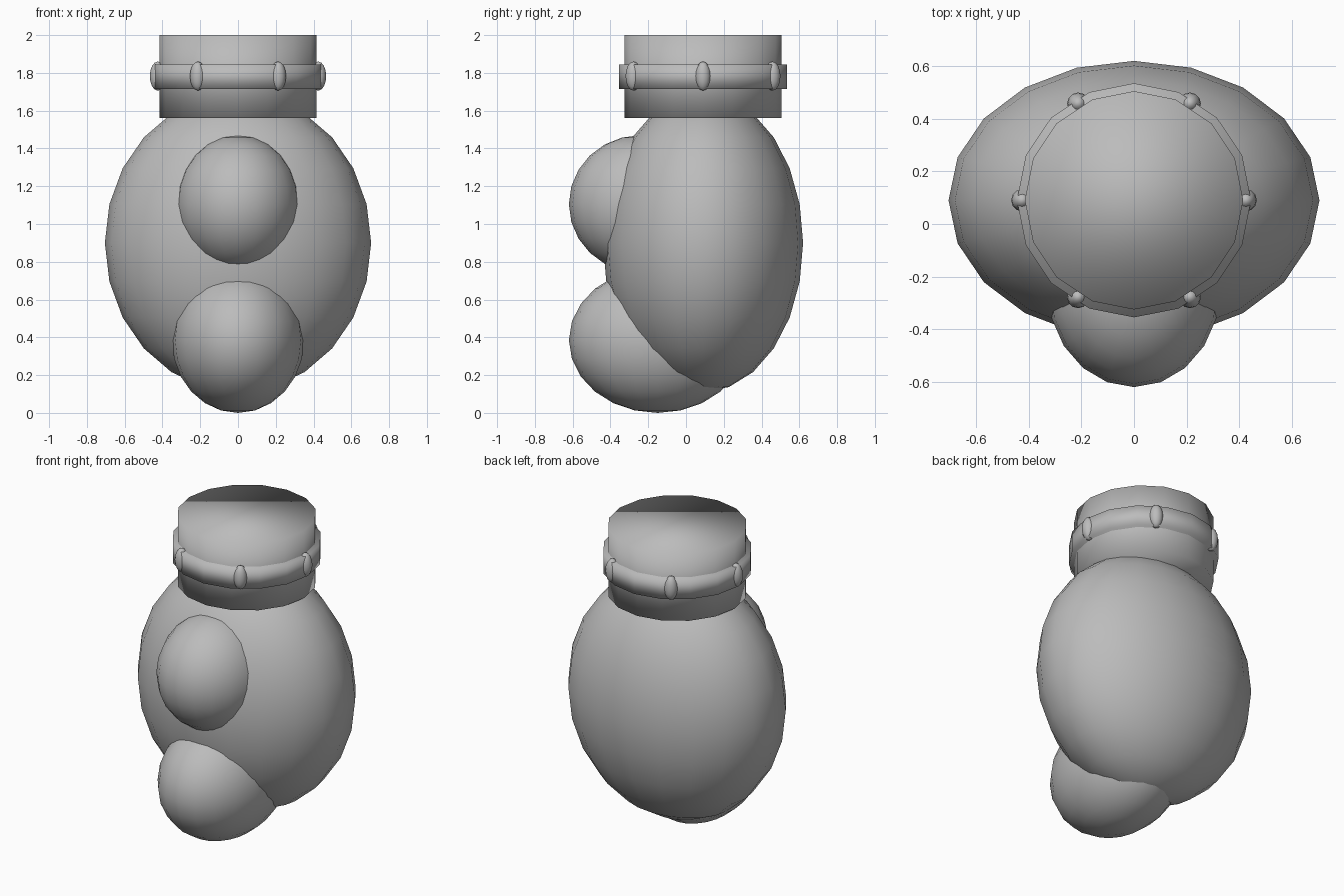
import bpy
from math import cos, sin, radians

cube = bpy.data.objects.get("Cube")
if cube:
    bpy.data.objects.remove(cube, do_unlink=True)

# One plain grey for every part
GREY = (0.5, 0.5, 0.5, 1)
grey = bpy.data.materials.new("plain_grey")
grey.use_nodes = True
grey.diffuse_color = GREY
grey.node_tree.nodes["Principled BSDF"].inputs["Base Color"].default_value = GREY

AXIS_Y = 0.09  # depth of the vertical axis shared by body and neck


def finish(name):
    obj = bpy.context.object
    obj.name = name
    obj.data.materials.append(grey)
    bpy.ops.object.shade_smooth()  # soft shading, also over the caps
    return obj


def ellipsoid(name, centre, radii, segments=20, rings=12, turn=0):
    bpy.ops.mesh.primitive_uv_sphere_add(segments=segments, ring_count=rings,
                                         location=centre, rotation=(0, 0, turn))
    bpy.context.object.scale = radii
    return finish(name)


def drum(name, radius, bottom, top):
    bpy.ops.mesh.primitive_cylinder_add(vertices=16, radius=radius, depth=top - bottom,
                                        location=(0, AXIS_Y, (top + bottom) / 2))
    return finish(name)


# Egg-shaped body with two bulges on the front
ellipsoid("body", (0, AXIS_Y, 0.9), (0.705, 0.53, 0.79))
ellipsoid("upper_bulge", (0, -0.24, 1.105), (0.33, 0.38, 0.365))
ellipsoid("lower_bulge", (0, -0.15, 0.385), (0.35, 0.47, 0.385))

# Neck with a raised band
drum("neck", 0.415, 1.56, 2.0)
drum("neck_band", 0.445, 1.715, 1.845)

# Six studs spaced round the band
for i in range(6):
    a = radians(60 * i)
    ellipsoid(f"band_stud_{i + 1}", (0.425 * cos(a), AXIS_Y + 0.425 * sin(a), 1.783),
              (0.042, 0.042, 0.077), 12, 8, a)
